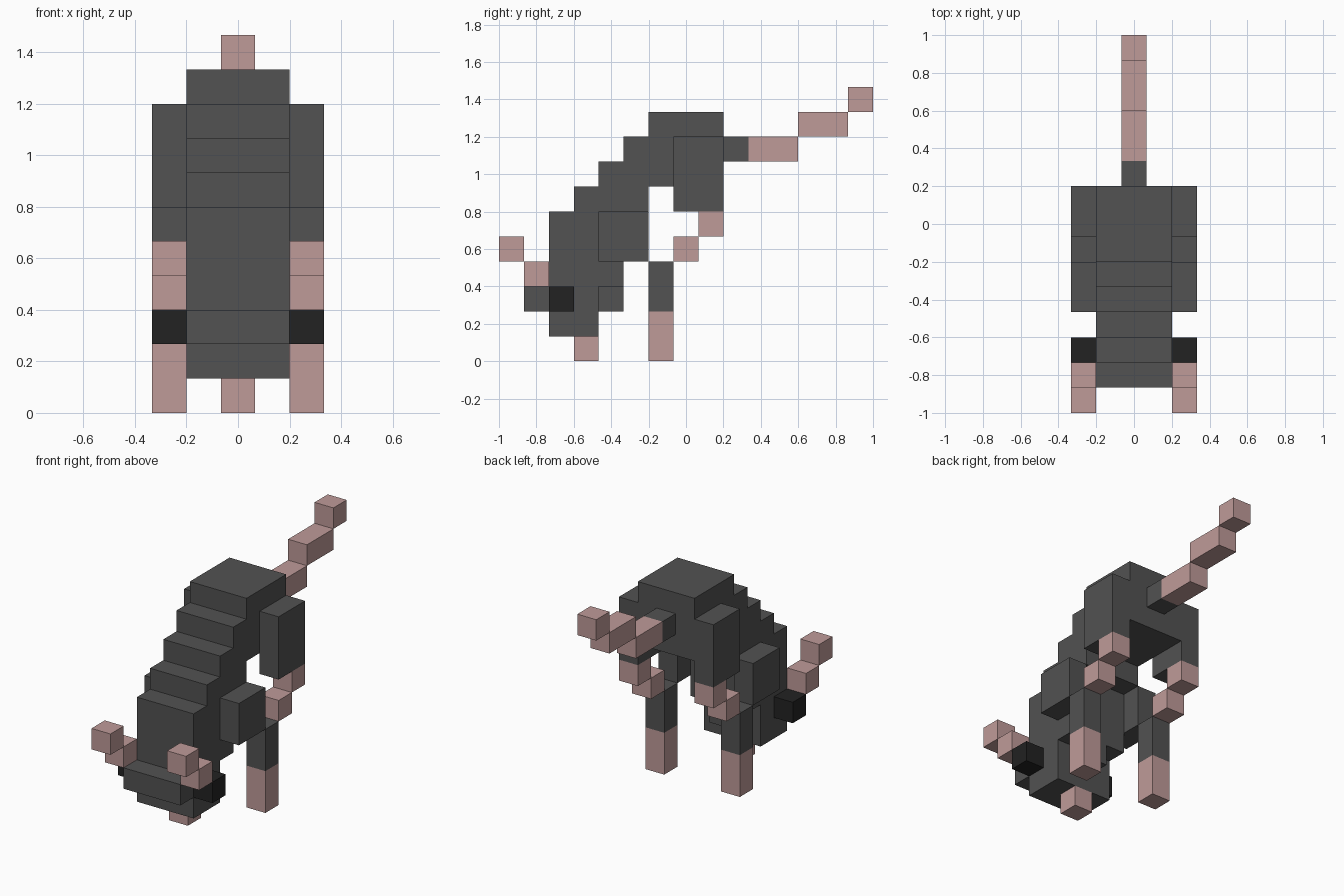
import bpy
import bmesh
from mathutils import Vector

old = bpy.data.objects.get("Cube")
if old:
    bpy.data.objects.remove(old, do_unlink=True)

U = 2 / 15  # one block of the stepped grid


def material(name, color):
    m = bpy.data.materials.new(name)
    m.use_nodes = True
    m.diffuse_color = (*color, 1)
    m.node_tree.nodes["Principled BSDF"].inputs["Base Color"].default_value = (*color, 1)
    return m


GREY = material("dark grey hide", (0.084, 0.084, 0.084))
PINK = material("pink skin", (0.52, 0.327, 0.318))
BLACK = material("black eye", (0.016, 0.016, 0.016))


def point(x, y, z):
    """Grid position: x from the centre, y from the front, z from the ground."""
    return Vector((x * U, y * U - 1, z * U))


def extrude_profile(name, profile, x0, x1, mat):
    """Extrude a side profile of (y, z) grid points from x0 to x1."""
    bm = bmesh.new()
    face = bm.faces.new([bm.verts.new(point(x0, y, z)) for y, z in profile])
    out = bmesh.ops.extrude_face_region(bm, geom=[face])
    verts = [v for v in out["geom"] if isinstance(v, bmesh.types.BMVert)]
    bmesh.ops.translate(bm, verts=verts, vec=((x1 - x0) * U, 0, 0))
    bmesh.ops.recalc_face_normals(bm, faces=bm.faces)
    mesh = bpy.data.meshes.new(name)
    bm.to_mesh(mesh)
    bm.free()
    mesh.materials.append(mat)
    obj = bpy.data.objects.new(name, mesh)
    bpy.context.collection.objects.link(obj)


def block(name, y, z, mat, x=(-0.5, 0.5)):
    profile = [(y[0], z[0]), (y[1], z[0]), (y[1], z[1]), (y[0], z[1])]
    extrude_profile(name, profile, *x, mat)


# Stepped head, neck and back in one piece
extrude_profile("body", [
    (1, 2), (1, 3), (2, 3), (2, 6), (3, 6), (3, 7), (4, 7), (4, 8),
    (5, 8), (5, 9), (6, 9), (6, 10), (9, 10), (9, 7), (6, 7), (6, 6),
    (5, 6), (5, 3), (4, 3), (4, 1), (2, 1), (2, 2)], -1.5, 1.5, GREY)

# Parts on the centre line
block("chin", (3, 4), (0, 1), PINK)
block("throat", (4, 5), (2, 3), GREY)
block("tail_base", (9, 10), (8, 9), GREY)
block("tail_inner", (10, 12), (8, 9), PINK)
block("tail_middle", (12, 14), (9, 10), PINK)
block("tail_tip", (14, 15), (10, 11), PINK)

# Paired parts, the same on both sides
PAIRS = [
    ("eye", (2, 3), (2, 3), BLACK),
    ("horn_base", (1, 2), (3, 4), PINK),
    ("horn_tip", (0, 1), (4, 5), PINK),
    ("shoulder", (4, 6), (4, 6), GREY),
    ("hip", (7, 9), (6, 9), GREY),
    ("knee_upper", (8, 9), (5, 6), PINK),
    ("knee_lower", (7, 8), (4, 5), PINK),
    ("shin", (6, 7), (2, 4), GREY),
    ("foot", (6, 7), (0, 2), PINK),
]
for side, x in (("left", (1.5, 2.5)), ("right", (-2.5, -1.5))):
    for part, y, z, mat in PAIRS:
        block(f"{side}_{part}", y, z, mat, x)
